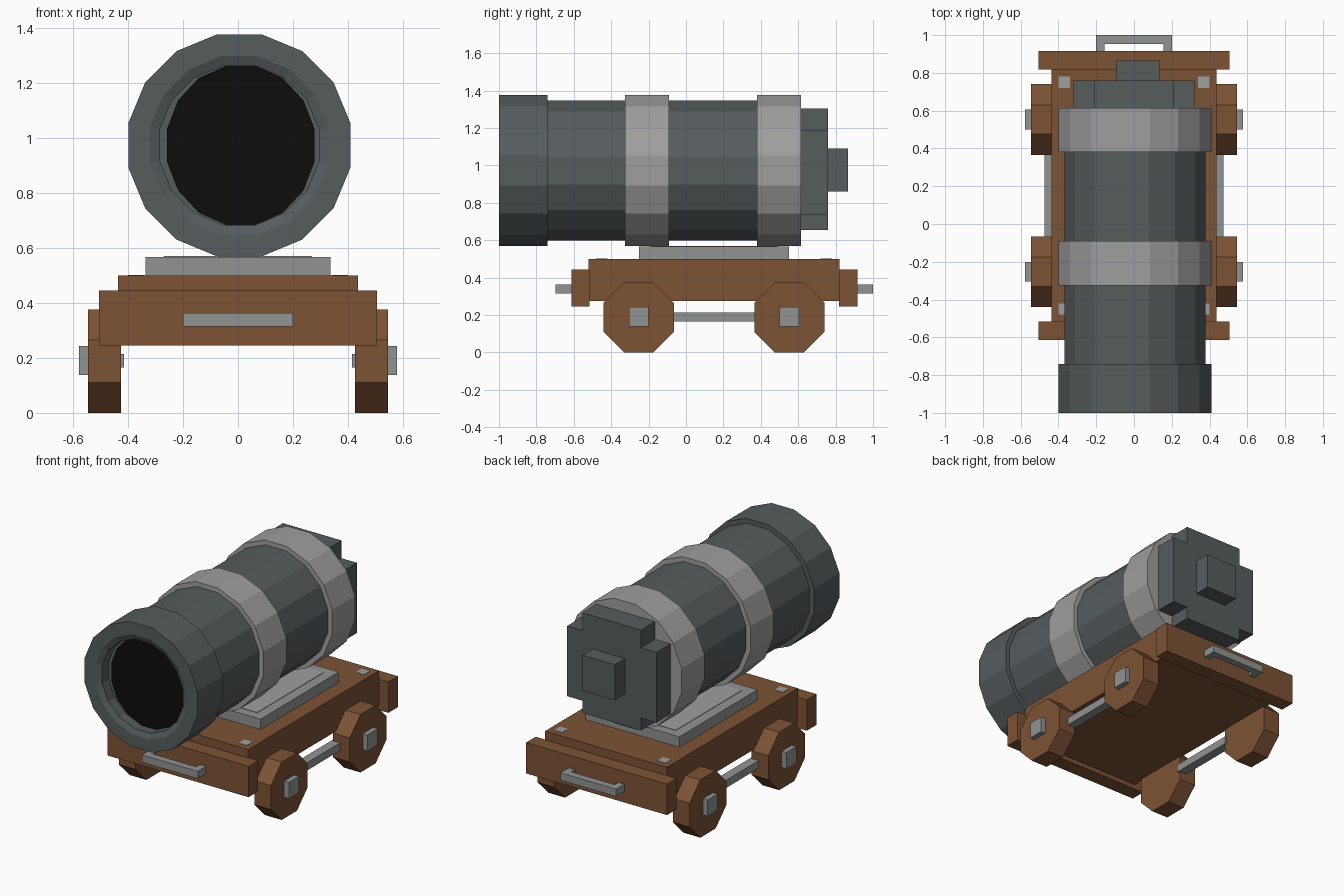
import bpy, bmesh, math

if "Cube" in bpy.data.objects:
    bpy.data.objects.remove(bpy.data.objects["Cube"])


def mat(name, r, g, b):
    m = bpy.data.materials.new(name)
    m.diffuse_color = (r, g, b, 1)
    m.use_nodes = True
    m.node_tree.nodes["Principled BSDF"].inputs["Base Color"].default_value = m.diffuse_color
    return m


IRON = mat("dark_iron", 0.092, 0.107, 0.111)
STEEL = mat("steel_grey", 0.285, 0.295, 0.295)
BAND = mat("light_grey", 0.345, 0.345, 0.35)
WOOD = mat("brown_wood", 0.205, 0.086, 0.036)
BLACK = mat("bore_black", 0.004, 0.004, 0.004)


def finish(name, bm, m):
    bmesh.ops.recalc_face_normals(bm, faces=bm.faces)
    me = bpy.data.meshes.new(name)
    bm.to_mesh(me)
    bm.free()
    me.materials.append(m)
    ob = bpy.data.objects.new(name, me)
    bpy.context.collection.objects.link(ob)
    return ob


def box(name, m, x, y, z):
    """Box from (min, max) pairs."""
    bm = bmesh.new()
    bmesh.ops.create_cube(bm, size=1)
    for v in bm.verts:
        for i, (a, b) in enumerate((x, y, z)):
            v.co[i] = (a + b) / 2 + v.co[i] * (b - a)
    return finish(name, bm, m)


def lathe(name, m, profile, n=16, cx=0.005, cz=0.973, sx=1.0):
    """Faceted solid around the y axis from (radius, y) points, capped at both ends."""
    bm = bmesh.new()
    rings = []
    for r, y in profile:
        angles = [(i + 0.5) * math.tau / n for i in range(n)]
        rings.append([bm.verts.new((cx + sx * r * math.cos(a), y, cz + r * math.sin(a)))
                      for a in angles])
    for a, b in zip(rings, rings[1:]):
        for i in range(n):
            j = (i + 1) % n
            bm.faces.new((a[i], a[j], b[j], b[i]))
    bm.faces.new(rings[0])
    bm.faces.new(rings[-1])
    return finish(name, bm, m)


# Barrel, hollow muzzle and hoops
lathe("barrel", IRON, [(0.381, -0.75), (0.381, 0.60)])
lathe("muzzle", IRON, [(0.295, -0.92), (0.295, -0.985), (0.331, -1.0),
                       (0.412, -1.0), (0.412, -0.74)])
lathe("bore", BLACK, [(0.295, -0.927), (0.295, -0.921)], sx=0.93, cx=0.01)
for name, y0, y1 in (("front_hoop", -0.325, -0.09), ("rear_hoop", 0.38, 0.615)):
    lathe(name, BAND, [(0.412, y0), (0.412, y1)])

# Stepped breech and knob
bm = bmesh.new()
w, t, zl, z0, z1, zh = 0.32, 0.21, 0.655, 0.735, 1.19, 1.305
cross = [(-t, zl), (t, zl), (t, z0), (w, z0), (w, z1), (t, z1),
         (t, zh), (-t, zh), (-t, z1), (-w, z1), (-w, z0), (-t, z0)]
base = bm.faces.new([bm.verts.new((x, 0.61, z)) for x, z in cross])
ext = bmesh.ops.extrude_face_region(bm, geom=[base], use_keep_orig=True)
for v in ext["geom"]:
    if isinstance(v, bmesh.types.BMVert):
        v.co.y = 0.76
finish("breech", bm, IRON)
box("breech_knob", IRON, (-0.095, 0.135), (0.755, 0.865), (0.86, 1.09))

# Carriage
box("carriage_bed", WOOD, (-0.437, 0.437), (-0.52, 0.82), (0.275, 0.5))
box("cradle_plate", STEEL, (-0.337, 0.337), (-0.25, 0.55), (0.5, 0.567))
box("cradle_inset", BAND, (-0.27, 0.27), (-0.19, 0.49), (0.566, 0.570))

# End beams with loop handles: s is the direction along y
for end, s, y in (("front", -1, -0.515), ("rear", 1, 0.818)):
    def span(a, b):
        return tuple(sorted((y + s * a, y + s * b)))
    box(end + "_beam", WOOD, (-0.505, 0.505), span(0, 0.098), (0.245, 0.445))
    box(end + "_handle_bar", STEEL, (-0.2, 0.2), span(0.135, 0.182), (0.315, 0.363))
    for side in (-1, 1):
        xs = sorted((side * 0.155, side * 0.2))
        box(end + "_handle_leg", STEEL, xs, span(0.097, 0.136), (0.315, 0.363))

# Wheels, hubs, side rods and deck bolts on both sides
for side in (-1, 1):
    for y in (-0.253, 0.553):
        wheel = lathe("wheel", WOOD, [(0.203, -0.06), (0.203, 0.06)], n=8, cx=0, cz=0)
        wheel.rotation_euler.z = math.pi / 2
        wheel.location = (side * 0.485, y, 0.188)
        box("hub", STEEL, sorted((side * 0.54, side * 0.578)),
            (y - 0.052, y + 0.052), (0.138, 0.243))
    box("side_rod", STEEL, sorted((side * 0.415, side * 0.475)),
        (-0.08, 0.38), (0.165, 0.215))
    for y in (-0.45, 0.75):
        box("deck_bolt", BAND, (side * 0.37 - 0.03, side * 0.37 + 0.03),
            (y - 0.03, y + 0.03), (0.499, 0.502))
